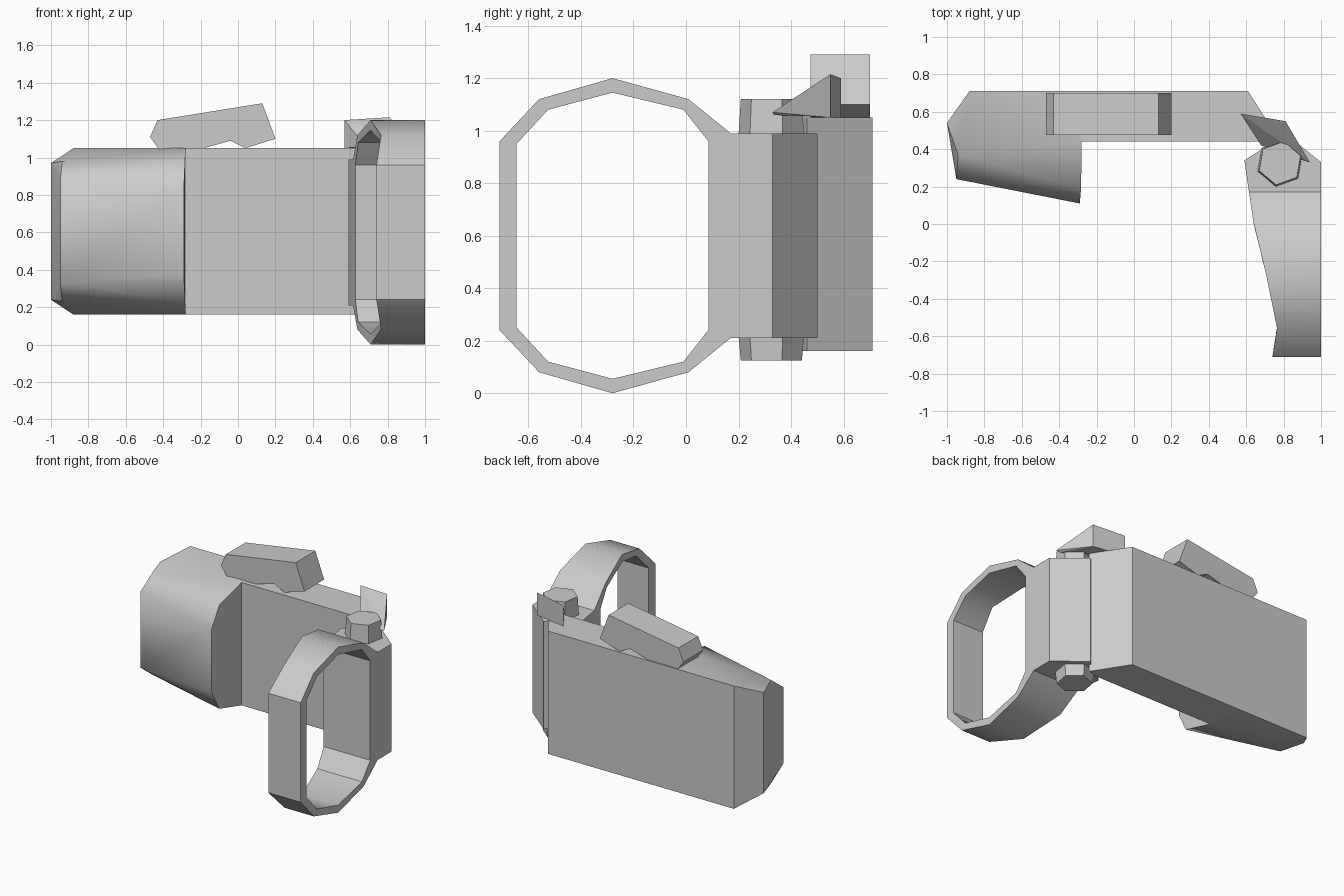
import bpy, bmesh, math

if "Cube" in bpy.data.objects:
    bpy.data.objects.remove(bpy.data.objects["Cube"])

H = 1.2  # full height, the ring is mirrored about H / 2


def finish(name, bm, smooth=True):
    bmesh.ops.recalc_face_normals(bm, faces=bm.faces)
    mesh = bpy.data.meshes.new(name)
    bm.to_mesh(mesh)
    bm.free()
    ob = bpy.data.objects.new(name, mesh)
    bpy.context.collection.objects.link(ob)
    if smooth:
        bpy.ops.object.select_all(action='DESELECT')
        ob.select_set(True)
        bpy.context.view_layer.objects.active = ob
        bpy.ops.object.shade_smooth_by_angle(angle=math.radians(35))
    return ob


def prism(name, outline, a, b, place, smooth=True):
    """Extrude a 2D outline from a to b; place(u, v, t) gives the 3D point."""
    bm = bmesh.new()
    ends = [[bm.verts.new(place(u, v, t)) for u, v in outline] for t in (a, b)]
    n = len(outline)
    for ring in ends:
        bm.faces.new(ring)
    for i in range(n):
        j = (i + 1) % n
        bm.faces.new((ends[0][i], ends[0][j], ends[1][j], ends[1][i]))
    return finish(name, bm, smooth)


def hull(name, points, smooth=True):
    bm = bmesh.new()
    for p in points:
        bm.verts.new(p)
    res = bmesh.ops.convex_hull(bm, input=bm.verts[:])
    loose = [v for v in bm.verts if not v.link_faces]
    bmesh.ops.delete(bm, geom=loose, context='VERTS')
    bmesh.ops.dissolve_limit(bm, angle_limit=0.01, verts=bm.verts[:], edges=bm.edges[:])
    return finish(name, bm, smooth)


def plan(u, v, t):
    return (u, v, t)


# Flat body plate with the slanted right end
prism("body_plate", [(-.28, .71), (.61, .71), (.77, .46), (.70, .44), (-.28, .44)],
      .16, 1.05, plan, False)

# Bulging grip on the left, mirrored top to bottom
mid = .605
upper = [(-.28, .71, 1.05), (-.28, .44, 1.05), (-.283, .19, .98), (-.29, .11, .83),
         (-.88, .71, 1.05), (-1, .54, .97), (-.94, .37, .98), (-.95, .24, .88)]
hull("grip", upper + [(x, y, 2 * mid - z) for x, y, z in upper])

# Tilted button housing on top
prism("top_button", [(-.47, 1.11), (-.43, 1.20), (.13, 1.29), (.20, 1.10), (.04, 1.05),
                     (-.04, 1.09), (-.20, 1.045), (-.42, 1.04)],
      .475, .70, lambda u, v, t: (u, t, v))

# Hinge arm between plate and ring
prism("hinge_arm", [(.615, .17), (.59, .34), (.70, .41), (.79, .50), (1, .33), (1, .17)],
      .21, .99, plan)


# Faceted ring: its left side follows a bent line in plan, its right side is flat
def left_x(y):
    pts = [(-.71, .74), (-.53, .77), (0, .64), (.17, .615)]
    for (y0, x0), (y1, x1) in zip(pts, pts[1:]):
        if y <= y1:
            return x0 + (x1 - x0) * (y - y0) / (y1 - y0)
    return pts[-1][1]


def loop(half):
    return half + [(y, H - z) for y, z in reversed(half)]


outer = loop([(.17, .21), (.01, .08), (-.28, 0), (-.56, .08), (-.71, .24)])
inner = loop([(.085, .24), (-.01, .12), (-.28, .055), (-.525, .12), (-.645, .25)])
bm = bmesh.new()
rows = []
for prof, right in ((outer, False), (outer, True), (inner, True), (inner, False)):
    rows.append([bm.verts.new((1 if right else left_x(y), y, z)) for y, z in prof])
for k in range(4):
    a, b = rows[k], rows[(k + 1) % 4]
    for i in range(10):
        j = (i + 1) % 10
        bm.faces.new((a[i], a[j], b[j], b[i]))
finish("ring", bm)

# Tapered six-sided hinge pin ends
for name, z0, z1 in (("pin_top", .98, 1.12), ("pin_bottom", .22, .125)):
    bm = bmesh.new()
    ends = []
    for z, r in ((z0, .127), (z1, .118)):
        ends.append([bm.verts.new((.78 + r * math.cos(math.radians(20 + 60 * i)),
                                   .325 + r * math.sin(math.radians(20 + 60 * i)), z))
                     for i in range(6)])
        bm.faces.new(ends[-1])
    for i in range(6):
        j = (i + 1) % 6
        bm.faces.new((ends[0][i], ends[0][j], ends[1][j], ends[1][i]))
    finish(name, bm, False)

# Small wedge-shaped latch over the hinge
hull("latch", [(.57, .59, 1.20), (.57, .59, 1.05), (.81, .55, 1.215), (.81, .55, 1.05),
               (.94, .33, 1.07), (.92, .335, 1.06), (.68, .42, 1.06)], False)
